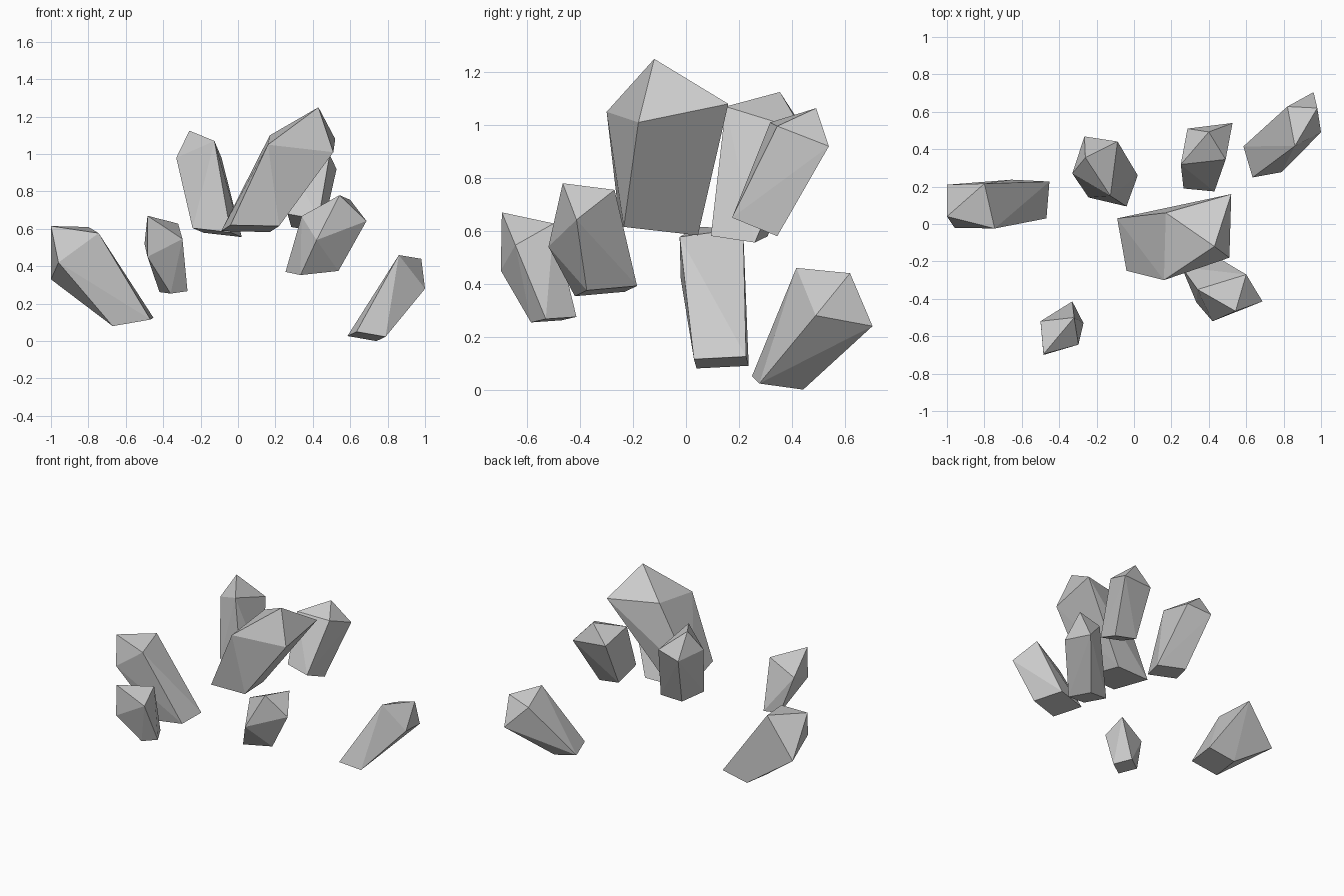
import bpy, bmesh
from mathutils import Vector


def crystal(name, base, shoulder, tip):
    """Faceted four-sided shard: flat base (fourth corner implied), shoulder ring, tip."""
    p, q, r = (Vector(c) for c in base)
    points = [p, q, r, p + r - q] + [Vector(c) for c in shoulder] + [Vector(tip)]
    bm = bmesh.new()
    verts = [bm.verts.new(c) for c in points]
    hull = bmesh.ops.convex_hull(bm, input=verts)
    loose = [v for v in bm.verts if not v.link_faces]
    bmesh.ops.delete(bm, geom=loose, context='VERTS')
    bmesh.ops.recalc_face_normals(bm, faces=bm.faces)
    mesh = bpy.data.meshes.new(name)
    bm.to_mesh(mesh)
    bm.free()
    obj = bpy.data.objects.new(name, mesh)
    bpy.context.collection.objects.link(obj)
    return obj


# Large shard in the middle
crystal("large_centre_shard",
        [(-.09, .03, .588), (-.04, -.25, .62), (.22, -.235, .615)],
        [(.16, -.30, 1.05), (.51, -.18, 1.01), (.52, .16, 1.08), (.17, .06, 1.10)],
        (.43, -.12, 1.25))

# Two tall shards behind it
crystal("back_left_shard",
        [(-.243, .142, .604), (-.04, .094, .581), (.02, .26, .556)],
        [(-.126, .15, 1.07), (-.33, .27, .98), (-.265, .468, .95), (-.088, .441, .98)],
        (-.26, .355, 1.125))
crystal("back_right_shard",
        [(.265, .19, .68), (.43, .174, .65), (.45, .345, .58)],
        [(.25, .318, 1.01), (.49, .345, .996), (.527, .54, .92), (.286, .51, .93)],
        (.40, .492, 1.064))

# Leaning shards at the far sides
crystal("outer_left_shard",
        [(-.452, .227, .125), (-.468, .03, .115), (-.67, .04, .08)],
        [(-.745, -.024, .577), (-.96, -.02, .42), (-1, .21, .33), (-.80, .216, .61)],
        (-1, .04, .615))
crystal("outer_right_shard",
        [(.634, .249, .05), (.585, .415, .027), (.74, .443, .0)],
        [(.86, .417, .46), (1, .49, .28), (.96, .705, .24), (.82, .628, .39)],
        (.98, .62, .44))

# Small shards at the front
crystal("front_left_shard",
        [(-.27, -.53, .267), (-.33, -.414, .275), (-.42, -.47, .262)],
        [(-.484, -.70, .45), (-.297, -.645, .546), (-.32, -.50, .628), (-.50, -.52, .52)],
        (-.484, -.696, .67))
crystal("front_right_shard",
        [(.254, -.23, .37), (.334, -.42, .353), (.537, -.375, .375)],
        [(.42, -.52, .54), (.687, -.414, .642), (.60, -.27, .755), (.34, -.35, .668)],
        (.543, -.466, .78))
